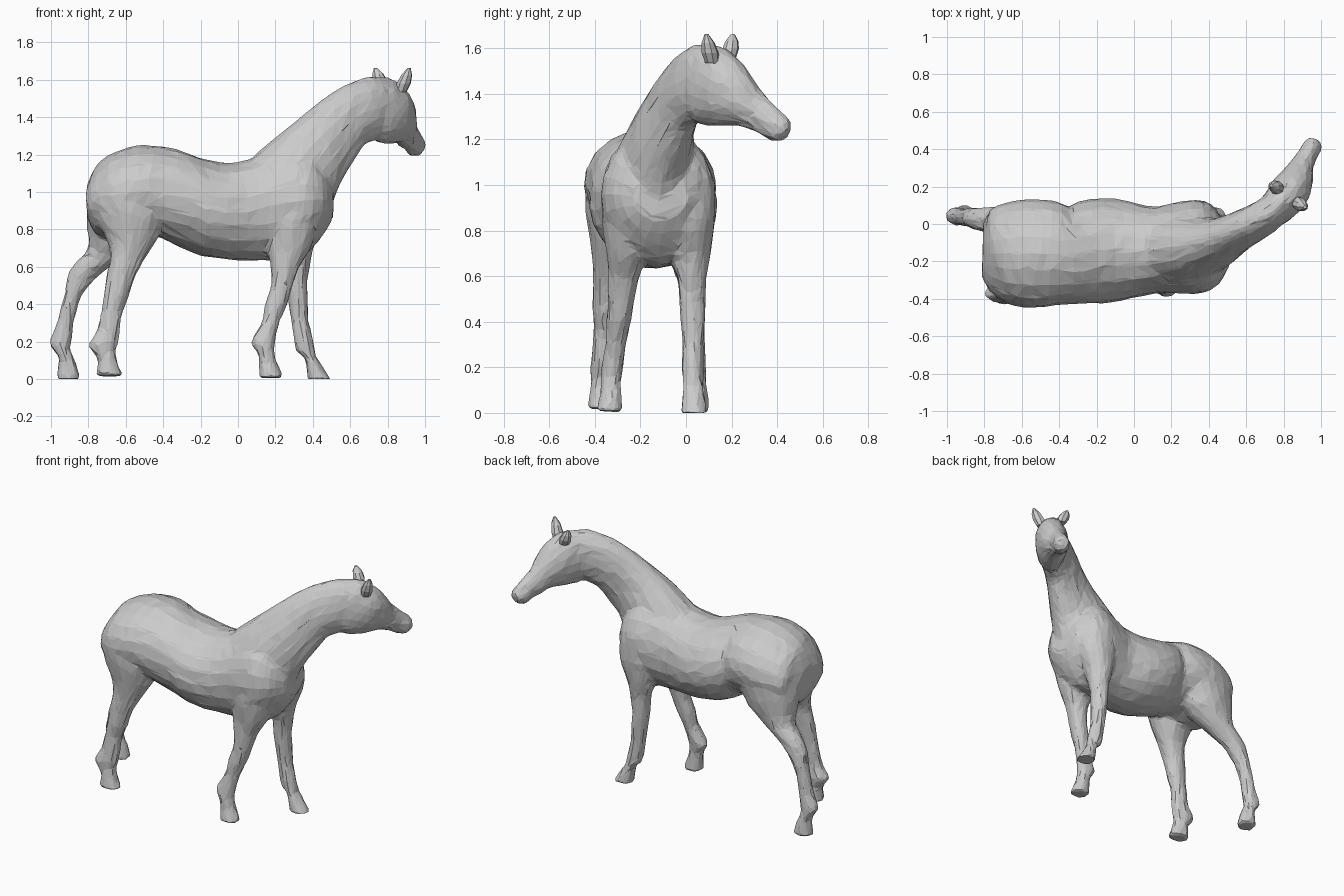
import bpy, bmesh, math, random
from mathutils import Vector

SIDES = 20
random.seed(4)


def catmull(a, b, c, d, t):
    return [0.5 * (2 * q + (r - p) * t + (2 * p - 5 * q + 4 * r - s) * t * t
                   + (3 * q - p - 3 * r + s) * t ** 3) for p, q, r, s in zip(a, b, c, d)]


def refine(sections, steps=3):
    n, out = len(sections), []
    for i in range(n - 1):
        p, q = sections[max(i - 1, 0)], sections[min(i + 2, n - 1)]
        out += [catmull(p, sections[i], sections[i + 1], q, k / steps) for k in range(steps)]
    return out + [list(sections[-1])]


def loft(name, sections, sides=SIDES, steps=3):
    """Closed skin through oval sections: (edge point, opposite edge point, half width)."""
    secs = refine(sections, steps)
    mids = [(Vector(s[:3]) + Vector(s[3:6])) / 2 for s in secs]
    bm, rings = bmesh.new(), []
    for i, s in enumerate(secs):
        half = (Vector(s[:3]) - Vector(s[3:6])) / 2
        tangent = mids[min(i + 1, len(secs) - 1)] - mids[max(i - 1, 0)]
        side = tangent.cross(half).normalized() * s[6]
        rings.append([bm.verts.new(mids[i] + half * math.cos(a) + side * math.sin(a))
                      for a in (2 * math.pi * k / sides for k in range(sides))])
    for r0, r1 in zip(rings, rings[1:]):
        for k in range(sides):
            j = (k + 1) % sides
            bm.faces.new((r0[k], r0[j], r1[j], r1[k]))
    bm.faces.new(rings[0])
    bm.faces.new(rings[-1])
    bmesh.ops.recalc_face_normals(bm, faces=bm.faces)
    mesh = bpy.data.meshes.new(name)
    bm.to_mesh(mesh)
    bm.free()
    obj = bpy.data.objects.new(name, mesh)
    bpy.context.collection.objects.link(obj)
    return obj


def leg(name, rows):
    """Rows of (z, back x, front x, centre y, half width)."""
    return loft(name, [(f, y, z, b, y, z, w) for z, b, f, y, w in rows])


# Torso: x, centre y, top z, bottom z, half width
torso = [(-.81, -.16, 1.02, .88, .12), (-.77, -.16, 1.12, .79, .21),
         (-.70, -.155, 1.19, .75, .262), (-.58, -.157, 1.24, .74, .29),
         (-.45, -.16, 1.249, .765, .285), (-.33, -.167, 1.23, .715, .262),
         (-.20, -.145, 1.182, .66, .282), (-.05, -.14, 1.154, .637, .267),
         (.10, -.14, 1.185, .632, .233), (.22, -.13, 1.235, .638, .24),
         (.35, -.12, 1.25, .66, .25), (.44, -.115, 1.17, .75, .205),
         (.502, -.11, 1.04, .85, .115)]
parts = [loft("torso", [(x, y, t, x, y, b, w) for x, y, t, b, w in torso])]

# Neck: crest point, throat point, half width
parts.append(loft("neck", [
    (.0, -.14, 1.12, .38, -.13, .74, .21),
    (.15, -.135, 1.25, .465, -.125, .84, .195),
    (.30, -.11, 1.37, .53, -.105, 1.01, .145),
    (.42, -.075, 1.472, .597, -.06, 1.13, .113),
    (.56, -.015, 1.567, .667, -.005, 1.24, .099),
    (.70, .055, 1.617, .73, .045, 1.275, .094),
    (.78, .11, 1.61, .77, .09, 1.30, .087)]))

# Head: top point, jaw point, half width
parts.append(loft("head", [
    (.72, .07, 1.615, .73, .03, 1.29, .085),
    (.80, .14, 1.612, .77, .08, 1.262, .102),
    (.865, .21, 1.563, .81, .15, 1.258, .106),
    (.892, .27, 1.493, .86, .235, 1.26, .087),
    (.912, .325, 1.412, .885, .30, 1.238, .063),
    (.945, .39, 1.345, .915, .35, 1.21, .051),
    (.967, .437, 1.30, .94, .395, 1.188, .052),
    (.97, .46, 1.27, .96, .437, 1.203, .034)]))

# Hind legs, from the hip down
parts.append(leg("hind_leg_near", [
    (1.08, -.74, -.40, -.29, .12), (.98, -.785, -.37, -.295, .145),
    (.85, -.755, -.39, -.30, .138), (.75, -.705, -.43, -.315, .108),
    (.65, -.682, -.495, -.333, .079), (.54, -.706, -.552, -.345, .063),
    (.43, -.72, -.588, -.355, .054), (.35, -.733, -.62, -.36, .046),
    (.26, -.754, -.63, -.365, .045), (.19, -.798, -.64, -.368, .052),
    (.15, -.782, -.653, -.37, .048), (.11, -.751, -.65, -.372, .048),
    (.06, -.753, -.634, -.373, .053), (.015, -.758, -.612, -.375, .058)]))
parts.append(leg("hind_leg_far", [
    (1.08, -.74, -.40, -.03, .12), (.98, -.79, -.37, -.025, .145),
    (.85, -.81, -.41, -.02, .138), (.75, -.80, -.48, -.005, .112),
    (.68, -.812, -.57, .01, .085), (.62, -.872, -.66, .02, .07),
    (.55, -.912, -.75, .028, .059), (.47, -.924, -.822, .033, .052),
    (.38, -.949, -.86, .037, .046), (.28, -.974, -.88, .04, .045),
    (.20, -1.007, -.89, .042, .049), (.16, -.992, -.898, .042, .048),
    (.11, -.958, -.878, .043, .048), (.06, -.963, -.858, .044, .053),
    (.0, -.972, -.84, .045, .058)]))

# Front legs, from the shoulder down
parts.append(leg("front_leg_near", [
    (1.02, .18, .44, -.25, .11), (.85, .15, .435, -.25, .118),
    (.70, .155, .39, -.26, .09), (.60, .176, .33, -.275, .069),
    (.50, .175, .294, -.285, .06), (.40, .145, .264, -.295, .054),
    (.30, .125, .22, -.31, .045), (.20, .07, .199, -.323, .048),
    (.15, .098, .193, -.328, .046), (.11, .112, .201, -.33, .046),
    (.06, .112, .22, -.332, .051), (.005, .112, .242, -.335, .059)]))
parts.append(leg("front_leg_far", [
    (1.02, .19, .45, .015, .11), (.85, .19, .465, .012, .118),
    (.70, .225, .405, .02, .09), (.60, .255, .383, .025, .066),
    (.50, .26, .37, .027, .058), (.40, .27, .374, .03, .053),
    (.30, .285, .38, .03, .044), (.20, .30, .403, .03, .048),
    (.15, .313, .412, .031, .046), (.11, .355, .424, .032, .046),
    (.06, .366, .456, .033, .051), (-.005, .372, .5, .035, .059)]))

# Fuse the parts into one skin, soften the joins, then facet it
for o in parts:
    o.select_set(True)
bpy.context.view_layer.objects.active = parts[0]
bpy.ops.object.join()
body = bpy.context.view_layer.objects.active
body.name = "horse_body"
remesh = body.modifiers.new("fuse", "REMESH")
remesh.mode, remesh.voxel_size = "VOXEL", 0.012
soften = body.modifiers.new("soften", "SMOOTH")
soften.factor, soften.iterations = 0.5, 8
facet = body.modifiers.new("facet", "DECIMATE")
facet.ratio = 0.06
for m in list(body.modifiers):
    bpy.ops.object.modifier_apply(modifier=m.name)

# Slight unevenness for the hand-cut facets, with feet kept on the ground
for v in body.data.vertices:
    if v.co.z > .03:
        v.co += v.normal * random.uniform(-.003, .003)
    v.co.z = max(v.co.z, 0)
body.data.polygons.foreach_set("use_smooth", [False] * len(body.data.polygons))

# Ears: short pointed leaves on the poll
for label, base, tip in (("left", (.775, .19, 1.56), (.735, .205, 1.662)),
                         ("right", (.87, .115, 1.535), (.915, .09, 1.662))):
    b, t = Vector(base), Vector(tip)
    across = Vector((.84, -.54, 0)) * .036
    rows = []
    for f, wide in ((0, .9), (.35, 1.1), (.7, .85), (1, .25)):
        c = b.lerp(t, f)
        rows.append((*(c + across * wide), *(c - across * wide), .034 * wide))
    loft(label + "_ear", rows, 8, 1)
